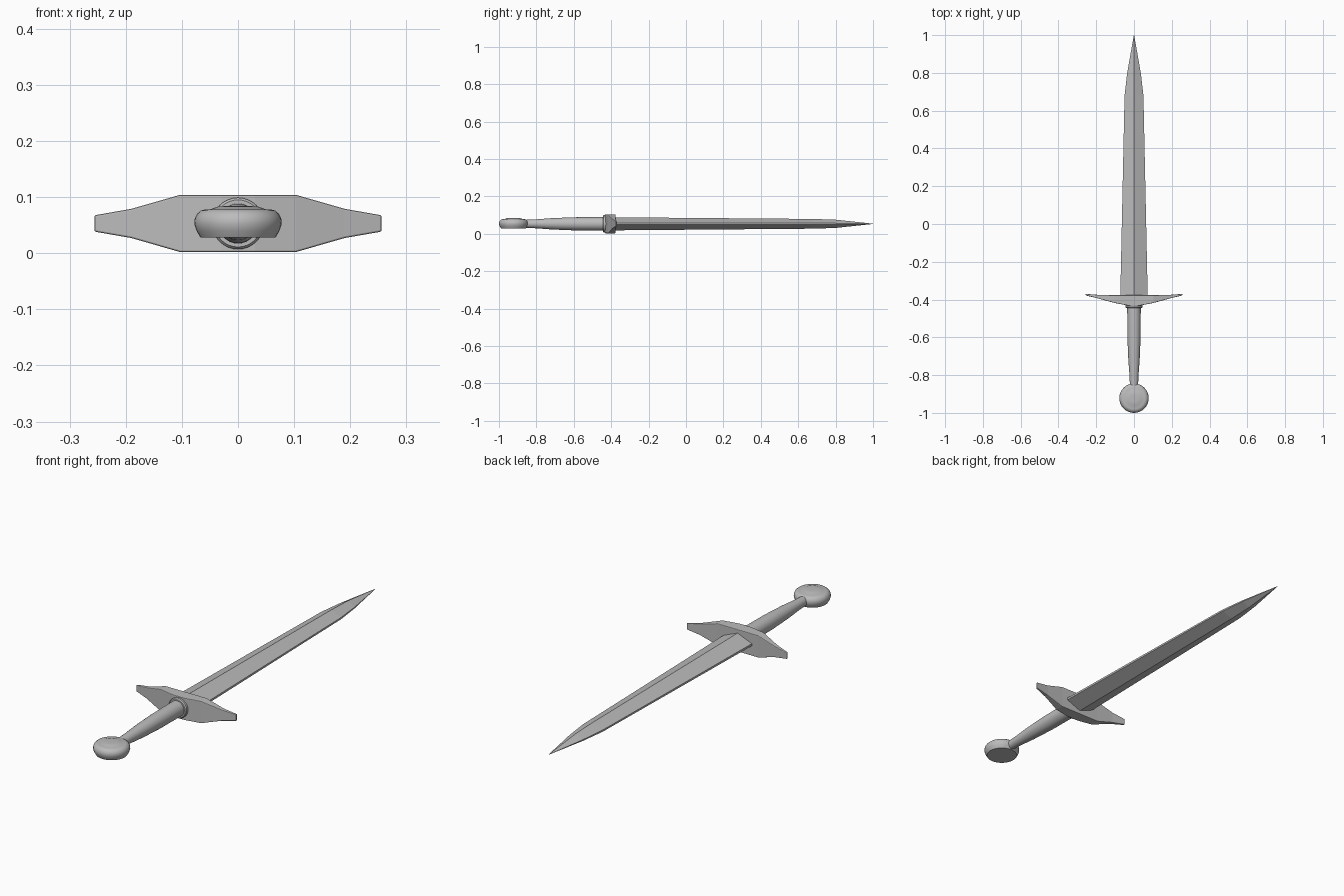
import bpy, bmesh, math

if "Cube" in bpy.data.objects:
    bpy.data.objects.remove(bpy.data.objects["Cube"])

MID = 0.053   # height of the long axis
steel = bpy.data.materials.new("grey steel")
steel.use_nodes = True
GREY = (0.5, 0.5, 0.5, 1)
steel.diffuse_color = GREY
steel.node_tree.nodes["Principled BSDF"].inputs["Base Color"].default_value = GREY


def loft(name, rings, smooth=None, bevel=0):
    """Skin a list of equal-length point rings and cap both ends."""
    bm = bmesh.new()
    loops = [[bm.verts.new(p) for p in ring] for ring in rings]
    for a, b in zip(loops, loops[1:]):
        for i in range(len(a)):
            j = (i + 1) % len(a)
            bm.faces.new((a[i], a[j], b[j], b[i]))
    bm.faces.new(loops[0])
    bm.faces.new(loops[-1])
    bmesh.ops.recalc_face_normals(bm, faces=bm.faces)
    mesh = bpy.data.meshes.new(name)
    bm.to_mesh(mesh)
    bm.free()
    mesh.materials.append(steel)
    obj = bpy.data.objects.new(name, mesh)
    bpy.context.collection.objects.link(obj)
    if bevel:
        mod = obj.modifiers.new("soft edges", "BEVEL")
        mod.width, mod.segments, mod.limit_method = bevel, 2, "ANGLE"
    if smooth:
        bpy.ops.object.select_all(action="DESELECT")
        obj.select_set(True)
        bpy.context.view_layer.objects.active = obj
        bpy.ops.object.shade_smooth_by_angle(angle=math.radians(smooth))
    return obj


def circle(radius, n=32):
    return [(radius * math.cos(2 * math.pi * i / n),
             radius * math.sin(2 * math.pi * i / n)) for i in range(n)]


def turned(name, profile, smooth=35):
    """Round part along the long axis, profile of (y, radius)."""
    return loft(name, [[(u, y, MID + v) for u, v in circle(r)] for y, r in profile], smooth)


# Blade: tapering diamond section with thin edges, drawn out to the point
def diamond(y, w, h, edge):
    return [(w, y, MID - edge), (w, y, MID + edge), (0, y, MID + h),
            (-w, y, MID + edge), (-w, y, MID - edge), (0, y, MID - h)]

loft("blade", [diamond(-0.40, 0.073, 0.035, 0.005), diamond(0.68, 0.05, 0.026, 0.004),
               diamond(0.80, 0.036, 0.022, 0.003), diamond(1.0, 0.0008, 0.0008, 0.0004)])

# Crossguard: flat back, swept front, narrowing to the tips
def guard_section(x, front, back, h):
    return [(x, front, MID - h), (x, front, MID + h), (x, back, MID + h), (x, back, MID - h)]

half = [(0.03, -0.432, -0.377, 0.051), (0.103, -0.418, -0.377, 0.051),
        (0.19, -0.394, -0.375, 0.026), (0.256, -0.378, -0.370, 0.0145)]
sections = [guard_section(-x, f, b, h) for x, f, b, h in reversed(half)]
sections += [guard_section(*s) for s in half]
loft("crossguard", sections, bevel=0.003)

# Collar between grip and guard
turned("collar", [(-0.42, 0.046), (-0.440, 0.046), (-0.445, 0.042)])

# Grip
turned("grip", [(-0.43, 0.036), (-0.60, 0.035), (-0.72, 0.030), (-0.80, 0.024), (-0.87, 0.021)])

# Pommel: rounded disc with a raised round cap and flat underside
disc = [(0.028, 0.067), (0.040, 0.074), (0.052, 0.078), (0.062, 0.077),
        (0.070, 0.073), (0.076, 0.066), (0.078, 0.058), (0.078, 0.050),
        (0.083, 0.036), (0.084, 0.020)]
loft("pommel", [[(u, -0.922 + v, z) for u, v in circle(r)] for z, r in disc], 35)
